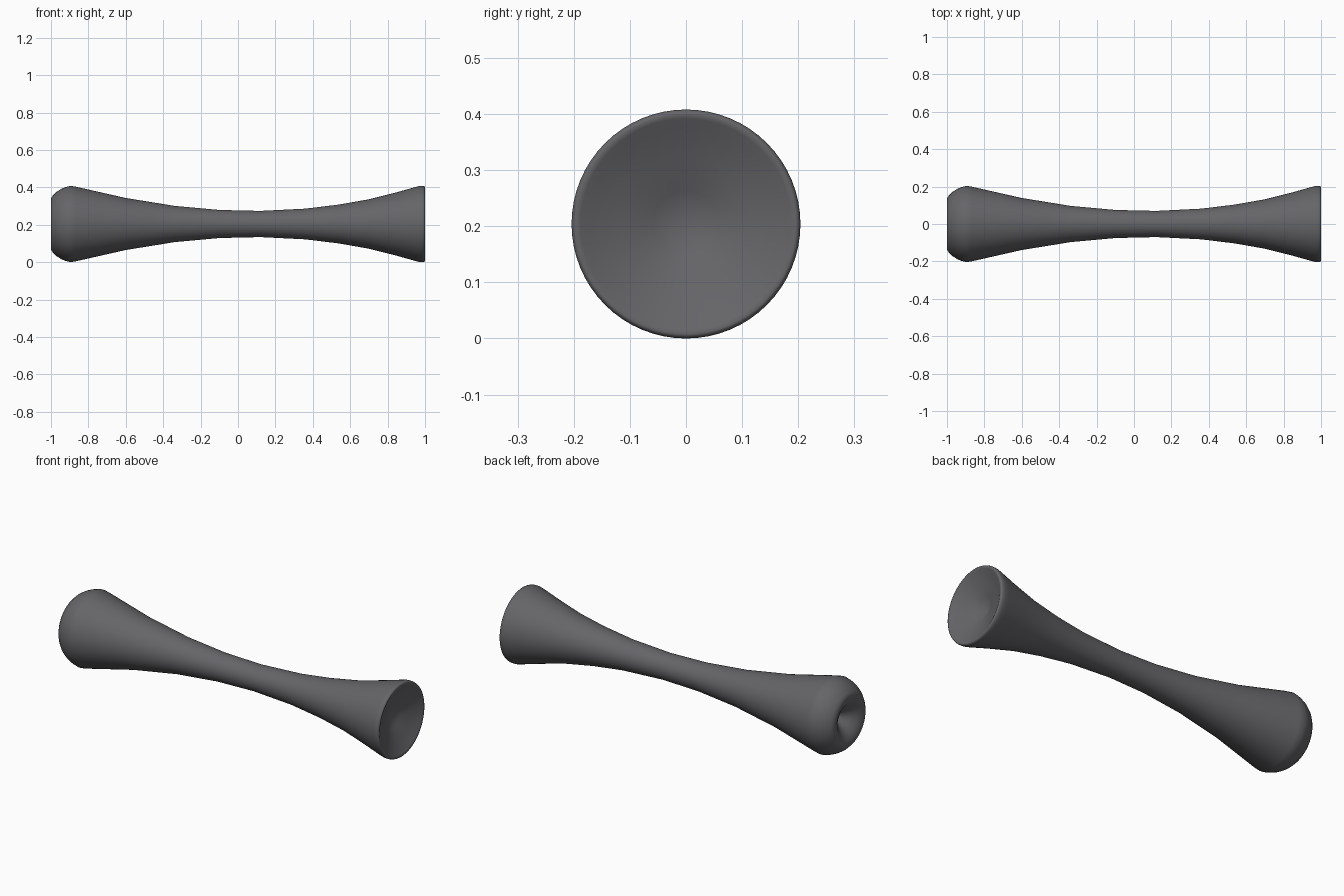
import bpy
import bmesh
from math import tau
from mathutils import Matrix, Vector

cube = bpy.data.objects.get("Cube")
if cube:
    bpy.data.objects.remove(cube, do_unlink=True)

SEGMENTS = 64
RADIUS = 0.204

# Half outline as (x, radius): left dimple, rounded rim, waisted shaft, flared cup
profile = [
    (-0.9, 0), (-0.925, 0.025), (-0.96, 0.055), (-0.985, 0.085), (-0.997, 0.11),
    (-1, 0.125), (-1, 0.138), (-0.99, 0.152), (-0.97, 0.172), (-0.945, 0.188),
    (-0.92, 0.198), (-0.895, 0.204), (-0.87, 0.2),
    (-0.6, 0.139), (-0.34, 0.097), (-0.1, 0.075), (0.12, 0.07),
    (0.36, 0.082), (0.54, 0.104), (0.7, 0.132), (0.85, 0.17),
    (0.95, 0.198), (0.975, 0.204), (0.99, 0.204), (0.998, 0.201), (1, 0.196),
    (0.997, 0.188), (0.988, 0.172), (0.968, 0.12), (0.945, 0.06), (0.92, 0),
]

# Lathe the outline around the x axis
bm = bmesh.new()
points = [bm.verts.new((x, 0, r)) for x, r in profile]
edges = [bm.edges.new(pair) for pair in zip(points, points[1:])]
bmesh.ops.spin(bm, geom=points + edges, cent=Vector(), axis=(1, 0, 0),
               angle=tau, steps=SEGMENTS, use_merge=True)
bmesh.ops.remove_doubles(bm, verts=bm.verts, dist=0.0001)
bmesh.ops.recalc_face_normals(bm, faces=bm.faces)
bmesh.ops.transform(bm, matrix=Matrix.Translation((0, 0, RADIUS)), verts=bm.verts)

mesh = bpy.data.meshes.new("flared_tube")
bm.to_mesh(mesh)
bm.free()
body = bpy.data.objects.new("flared_tube", mesh)
bpy.context.collection.objects.link(body)

# Dark grey finish
dark = bpy.data.materials.new("dark_grey")
dark.use_nodes = True
color = (0.13, 0.13, 0.14, 1)
dark.diffuse_color = color
dark.node_tree.nodes["Principled BSDF"].inputs["Base Color"].default_value = color
mesh.materials.append(dark)

# Smooth shading throughout
bpy.context.view_layer.objects.active = body
body.select_set(True)
bpy.ops.object.shade_smooth_by_angle(angle=1.2)
